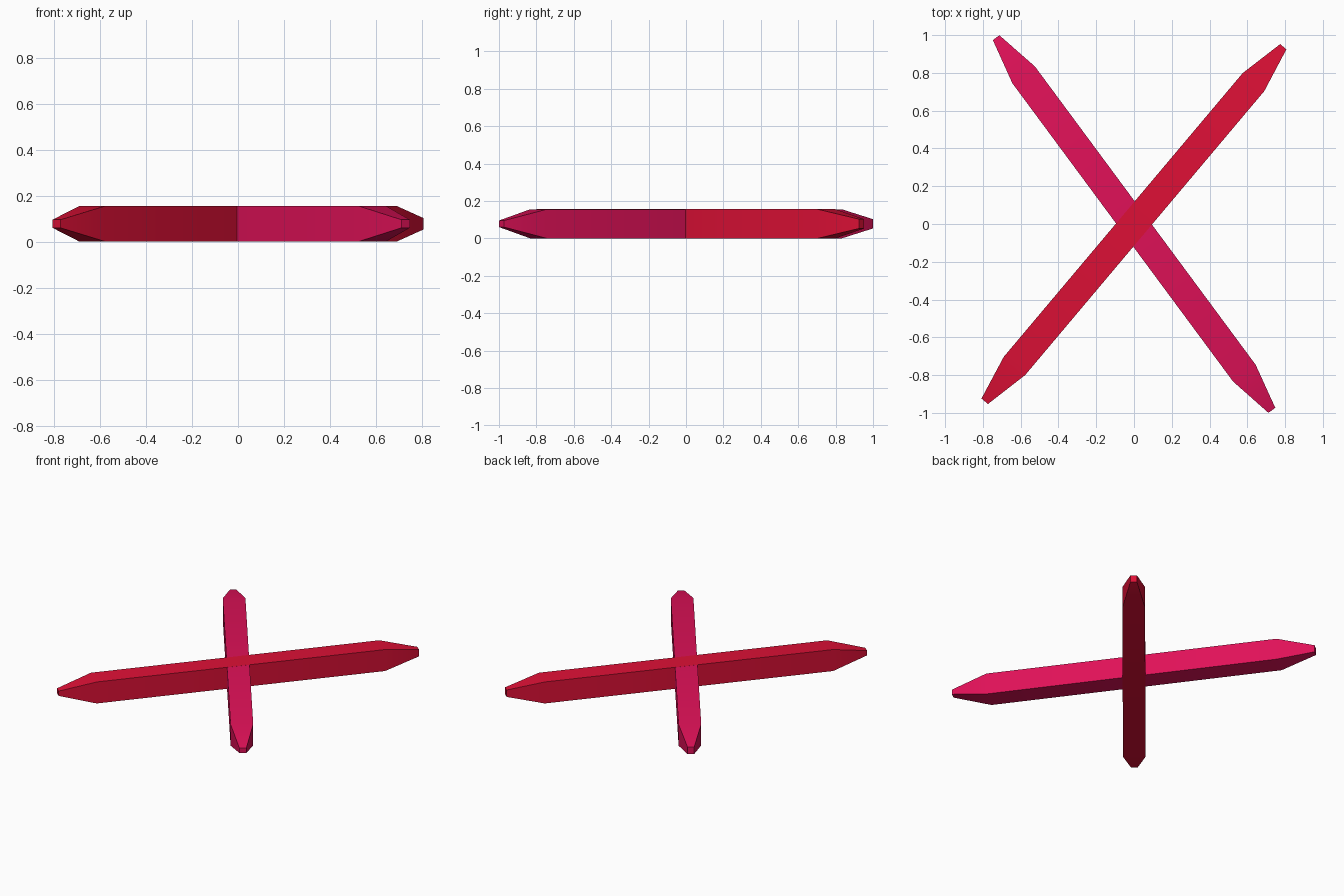
import bpy
import bmesh
import math
from mathutils import Matrix

cube = bpy.data.objects.get("Cube")
if cube:
    bpy.data.objects.remove(cube, do_unlink=True)


def make_material(name, srgb):
    colour = [((c / 255 + 0.055) / 1.055) ** 2.4 if c > 10 else c / 3295 for c in srgb] + [1.0]
    mat = bpy.data.materials.new(name)
    mat.use_nodes = True
    mat.diffuse_color = colour
    mat.node_tree.nodes["Principled BSDF"].inputs["Base Color"].default_value = colour
    return mat


def make_bar(name, angle, thickness, mat):
    """Square bar tapering to a small blunt tip at both ends."""
    # stations along the bar: position, width, height
    stations = [(-1.227, 0.045, 0.035), (-0.982, 0.149, thickness),
                (0.982, 0.149, thickness), (1.227, 0.043, 0.05)]
    bm = bmesh.new()
    rings = []
    for x, w, h in stations:
        rings.append([bm.verts.new((x, sy * w / 2, sz * h / 2))
                      for sy, sz in ((-1, -1), (1, -1), (1, 1), (-1, 1))])
    for a, b in zip(rings, rings[1:]):
        for i in range(4):
            j = (i + 1) % 4
            bm.faces.new((a[i], a[j], b[j], b[i]))
    bm.faces.new(rings[0])
    bm.faces.new(rings[-1])
    bmesh.ops.recalc_face_normals(bm, faces=bm.faces)
    bm.transform(Matrix.Translation((0, 0, 0.078)) @ Matrix.Rotation(math.radians(angle), 4, 'Z'))
    mesh = bpy.data.meshes.new(name)
    bm.to_mesh(mesh)
    bm.free()
    mesh.materials.append(mat)
    obj = bpy.data.objects.new(name, mesh)
    bpy.context.collection.objects.link(obj)

    # soft shoulders, crisp long edges
    bpy.ops.object.select_all(action='DESELECT')
    obj.select_set(True)
    bpy.context.view_layer.objects.active = obj
    bpy.ops.object.shade_smooth_by_angle(angle=math.radians(30))


# Two crossed bars
make_bar("red_bar", 49.9, 0.156, make_material("crimson red", (222, 16, 54)))
make_bar("pink_bar", 126.5, 0.155, make_material("ruby pink", (224, 17, 88)))
